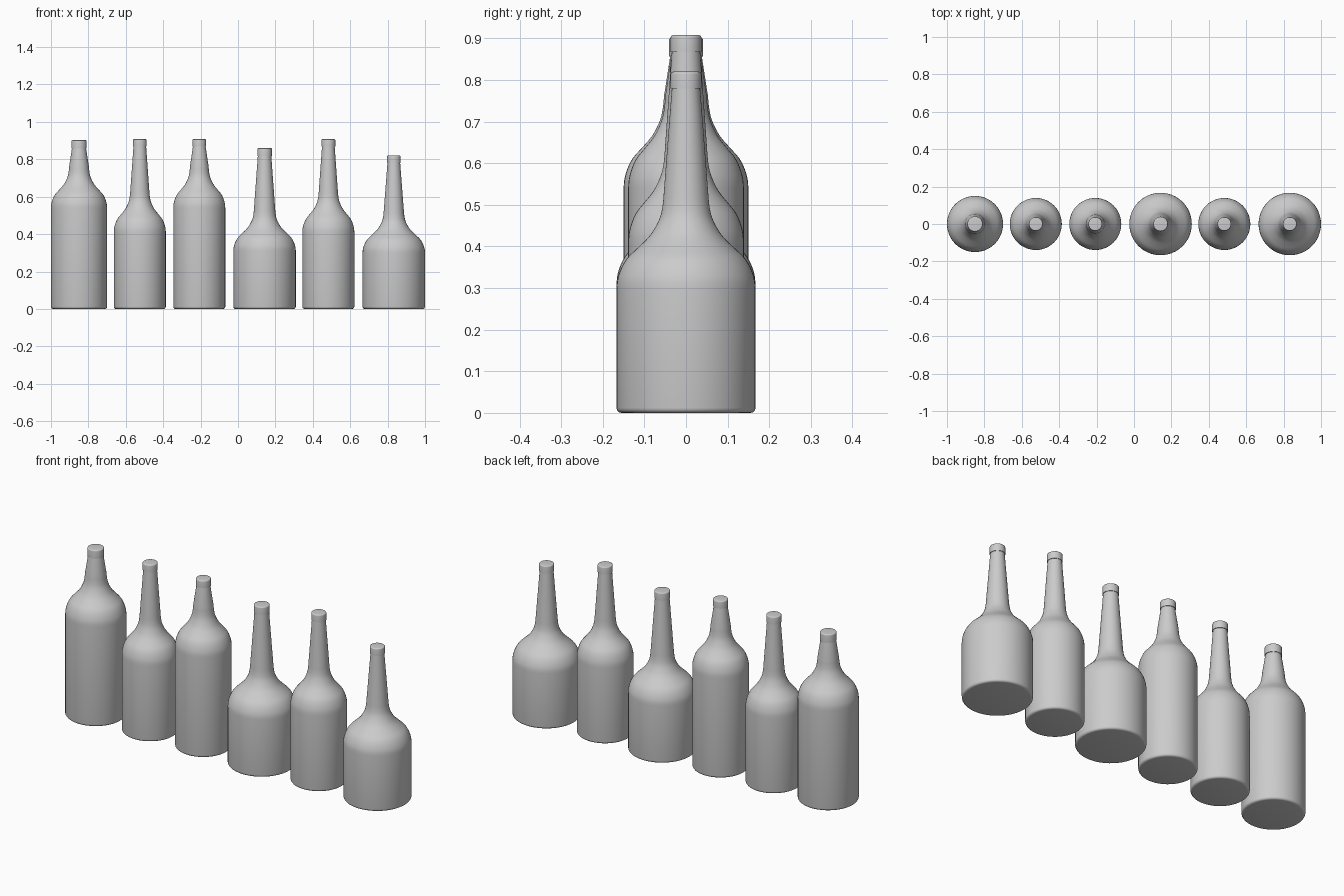
import bpy, bmesh, math

if "Cube" in bpy.data.objects:
    bpy.data.objects.remove(bpy.data.objects["Cube"])

SEGMENTS = 48

# x centre, body radius, shoulder start, shoulder rise, neck base radius, cap radius, cap bottom, top
BOTTLES = [
    (-0.85, 0.150, 0.54, 0.22, 0.053, 0.041, 0.857, 0.902),
    (-0.525, 0.139, 0.41, 0.22, 0.051, 0.037, 0.868, 0.908),
    (-0.207, 0.139, 0.54, 0.22, 0.050, 0.037, 0.868, 0.908),
    (0.142, 0.167, 0.31, 0.22, 0.057, 0.039, 0.818, 0.86),
    (0.483, 0.139, 0.41, 0.22, 0.051, 0.037, 0.868, 0.908),
    (0.833, 0.167, 0.30, 0.22, 0.054, 0.037, 0.78, 0.82),
]

# Shoulder shape: height fraction, radius fraction
SHOULDER = [(0, 1), (0.1, 0.98), (0.22, 0.90), (0.33, 0.77), (0.43, 0.57),
            (0.55, 0.33), (0.66, 0.18), (0.78, 0.07), (0.9, 0.02), (1, 0)]


def smooth_curve(pts, steps=3):
    """Catmull-Rom curve through the points."""
    out = []
    for i in range(len(pts) - 1):
        p0, p1, p2, p3 = (pts[max(0, i - 1)], pts[i], pts[i + 1],
                          pts[min(len(pts) - 1, i + 2)])
        for s in range(steps):
            t = s / steps
            out.append(tuple(
                0.5 * (2 * b + (c - a) * t + (2 * a - 5 * b + 4 * c - d) * t * t
                       + (3 * b - a - 3 * c + d) * t ** 3)
                for a, b, c, d in zip(p0, p1, p2, p3)))
    return out + [pts[-1]]


def lathe(name, profile, x):
    """Spin a (radius, z) profile around z and close both ends."""
    bm = bmesh.new()
    rings = [[bm.verts.new((r * math.cos(2 * math.pi * k / SEGMENTS),
                            r * math.sin(2 * math.pi * k / SEGMENTS), z))
              for k in range(SEGMENTS)] for r, z in profile]
    for a, b in zip(rings, rings[1:]):
        for k in range(SEGMENTS):
            n = (k + 1) % SEGMENTS
            bm.faces.new((a[k], a[n], b[n], b[k]))
    bm.faces.new(rings[0][::-1])
    bm.faces.new(rings[-1])
    mesh = bpy.data.meshes.new(name)
    bm.to_mesh(mesh)
    bm.free()
    obj = bpy.data.objects.new(name, mesh)
    bpy.context.collection.objects.link(obj)
    obj.location.x = x
    bpy.context.view_layer.objects.active = obj
    obj.select_set(True)
    bpy.ops.object.shade_smooth_by_angle(angle=math.radians(40))
    obj.select_set(False)


def rounded(r, z, b, top):
    """Quarter-round corner for the foot (top=False) or the cap (top=True)."""
    arc = [(r - b + b * math.cos(a), b * math.sin(a))
           for a in (math.pi / 2 * i / 4 for i in range(5))]
    if top:
        return [(px, z - b + pz) for px, pz in arc]
    return [(px, z + b - pz) for px, pz in reversed(arc)]


for i, (x, R, z0, rise, rn, rc, zc, h) in enumerate(BOTTLES, 1):
    # Foot, body, shoulder, tapering neck and overhanging cap
    shoulder = [(rn + (R - rn) * f, z0 + rise * t) for t, f in SHOULDER]
    profile = rounded(R, 0, 0.012, False)
    profile += smooth_curve(shoulder)
    profile += [(rc - 0.003, zc), (rc, zc)]
    profile += rounded(rc, h, 0.006, True)
    lathe(f"bottle_{i}", profile, x)
